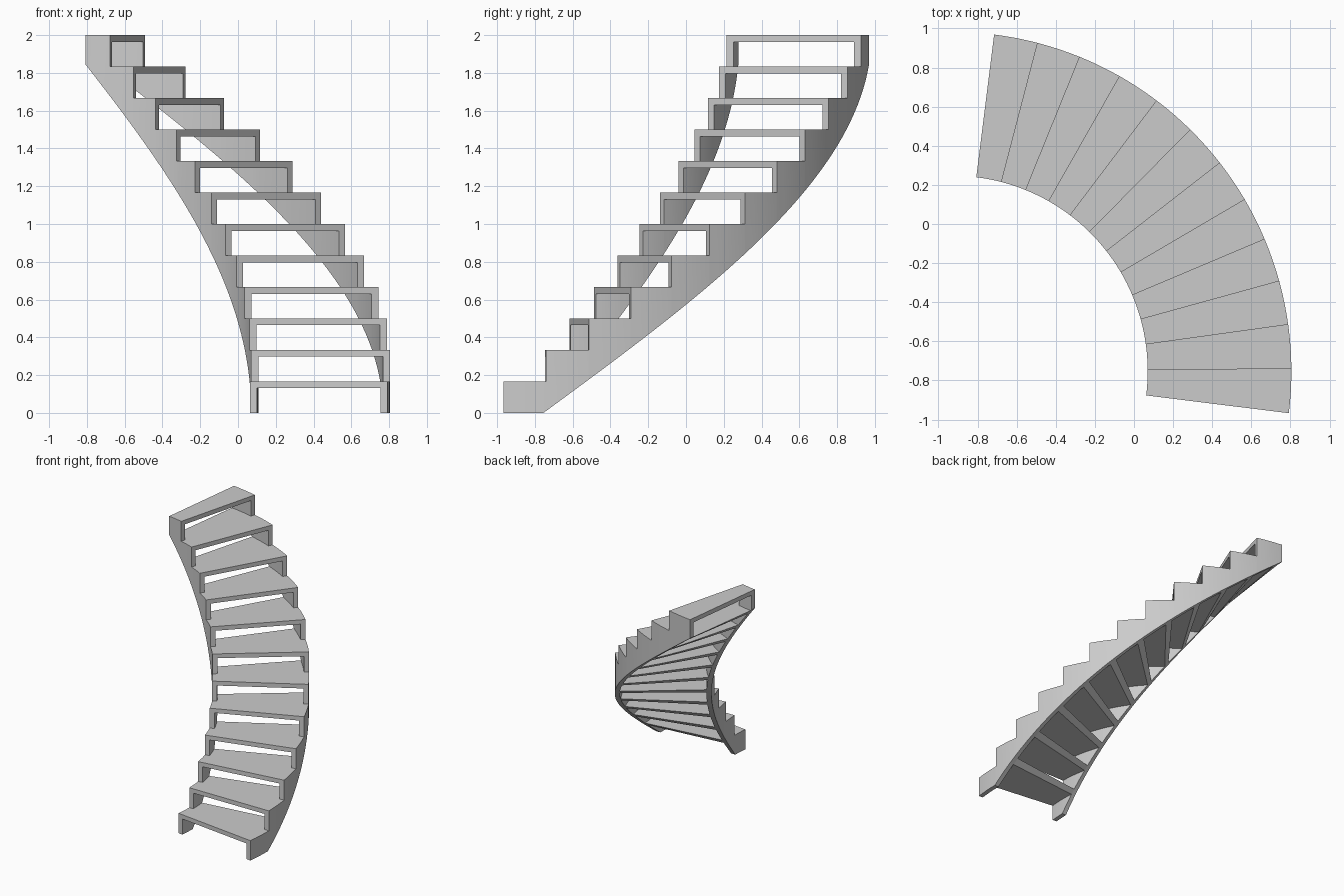
import bpy, bmesh
from math import cos, sin, radians

cube = bpy.data.objects.get("Cube")
if cube:
    bpy.data.objects.remove(cube, do_unlink=True)

STEPS, RISE, TURN = 12, 2 / 12, 7.5
START = -7.1                      # angle of the first step's front edge
CX, CY = -0.93, -0.753            # axis of the winding
INNER, OUTER = 1.0, 1.735
TREAD, BOARD = 0.036, 0.038       # tread thickness, stringer width
FOOT = 0.94                       # part of the first step resting on the floor
SAMPLES = (0, FOOT / 4, FOOT / 2, FOOT * 3 / 4, FOOT, 1)

grey = bpy.data.materials.new("grey")
grey.use_nodes = True
grey.diffuse_color = (0.6, 0.6, 0.6, 1)
grey.node_tree.nodes["Principled BSDF"].inputs["Base Color"].default_value = grey.diffuse_color


def section(bm, k_low, k_high, r0, r1, low, high):
    """Rectangle across the flight, k steps along it at its low and high edge."""
    corners = ((k_low, r0, low), (k_low, r1, low), (k_high, r1, high), (k_high, r0, high))
    verts = []
    for k, r, z in corners:
        a = radians(START + TURN * k)
        verts.append(bm.verts.new((CX + r * cos(a), CY + r * sin(a), z)))
    return verts


def join(bm, a, b, sides=range(4)):
    for j in sides:
        n = (j + 1) % 4
        bm.faces.new((a[j], a[n], b[n], b[j]))


def finish(bm, name):
    bmesh.ops.remove_doubles(bm, verts=bm.verts, dist=1e-5)
    bmesh.ops.recalc_face_normals(bm, faces=bm.faces)
    mesh = bpy.data.meshes.new(name)
    bm.to_mesh(mesh)
    bm.free()
    obj = bpy.data.objects.new(name, mesh)
    bpy.context.collection.objects.link(obj)
    mesh.materials.append(grey)
    bpy.ops.object.select_all(action="DESELECT")
    obj.select_set(True)
    bpy.context.view_layer.objects.active = obj
    bpy.ops.object.shade_smooth_by_angle(angle=radians(30))


def stringer(name, r0, r1):
    """Curved side board: stepped on top, a smooth ramp underneath."""
    bm = bmesh.new()
    last = None
    for i in range(STEPS):
        top = (i + 1) * RISE - TREAD
        rows = [section(bm, i + u, i + u, r0, r1, max(0, (i + u - FOOT) * RISE), top)
                for u in SAMPLES]
        for a, b in zip(rows, rows[1:]):
            join(bm, a, b)
        if last:
            join(bm, last, rows[0], [2])      # upright face between steps
        else:
            bm.faces.new(rows[0])
        last = rows[-1]
    bm.faces.new(last)
    finish(bm, name)


def tread(i):
    """Wedge-shaped board over both stringers, with a tail between them
    that runs back under the next tread and is cut flush with the ramp."""
    bm = bmesh.new()
    high = (i + 1) * RISE
    low = high - TREAD
    rows = [section(bm, i + u, i + u, INNER, OUTER, low, high) for u in SAMPLES]
    for a, b in zip(rows, rows[1:]):
        join(bm, a, b)
    bm.faces.new(rows[0])
    end = rows[-1]
    if i < STEPS - 1:
        k = i + 1
        reach_low, reach_high = (FOOT + z / RISE - k for z in (low, high))
        tail = [section(bm, k + f * reach_low, k + f * reach_high,
                        INNER + BOARD, OUTER - BOARD, low, high)
                for f in SAMPLES]
        join(bm, end, tail[0], [1, 3])        # shoulders resting in the stringers
        for a, b in zip(tail, tail[1:]):
            join(bm, a, b)
        end = tail[-1]
    bm.faces.new(end)
    finish(bm, f"tread_{i + 1}")


stringer("inner_stringer", INNER, INNER + BOARD)
stringer("outer_stringer", OUTER - BOARD, OUTER)
for i in range(STEPS):
    tread(i)
